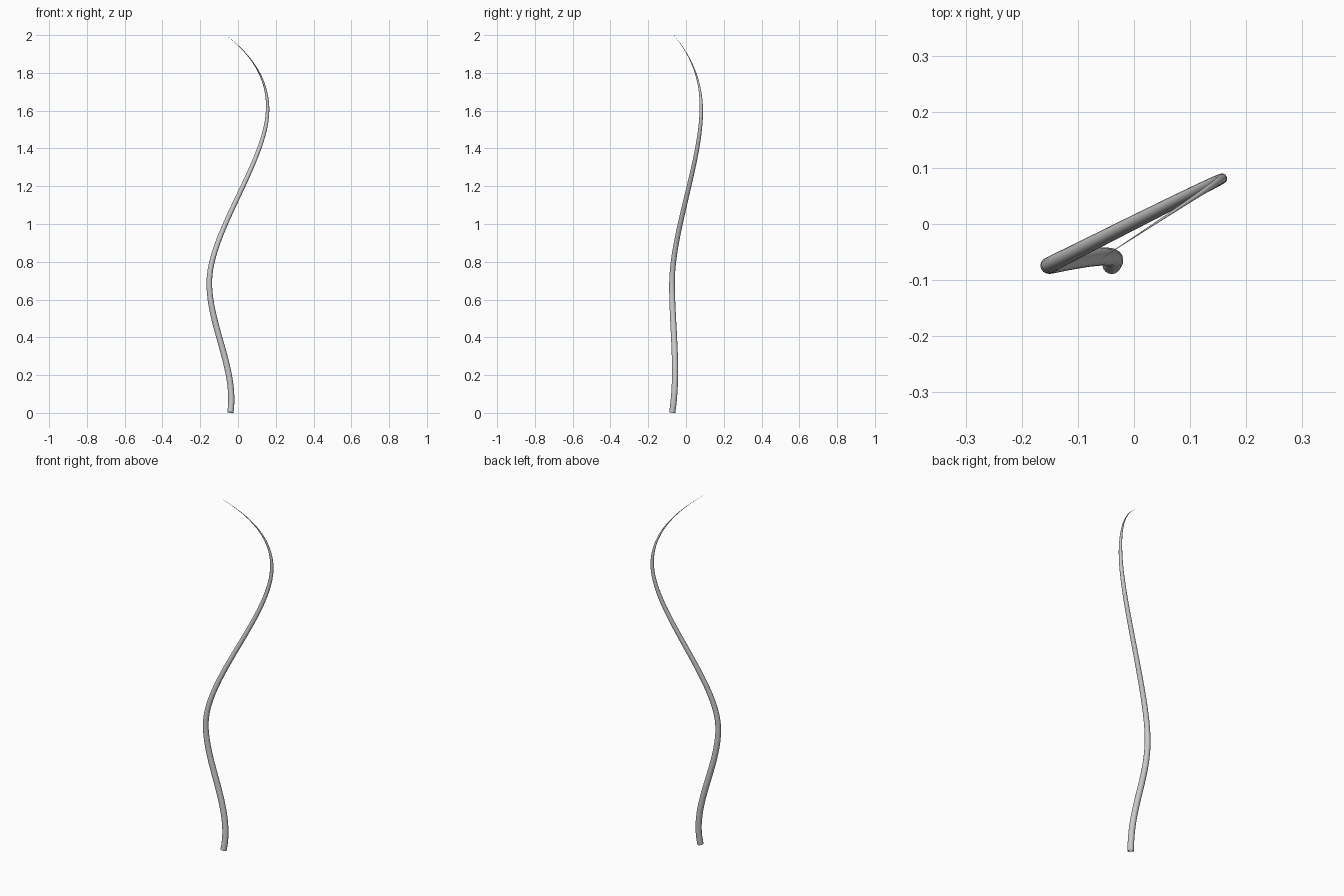
import bpy

if "Cube" in bpy.data.objects:
    bpy.data.objects.remove(bpy.data.objects["Cube"])

# Sweep of the strand: (left handle, point, right handle, radius)
PATH = [
    ((-0.070, -0.108, -0.228), (-0.040, -0.073, 0.002), (-0.008, -0.038, 0.232), 0.0164),
    ((-0.152, -0.075, 0.46), (-0.152, -0.074, 0.69), (-0.152, -0.073, 0.96), 0.0148),
    ((0.157, 0.082, 1.34), (0.157, 0.081, 1.61), (0.157, 0.080, 1.74), 0.0090),
    ((0.104, 0.044, 1.87), (-0.062, -0.064, 1.999), (-0.228, -0.172, 2.13), 0.0002),
]

# Tapered round tube swept along the path, open at the base
curve = bpy.data.curves.new("wavy_strand", 'CURVE')
curve.dimensions = '3D'
curve.bevel_depth = 1.0
curve.bevel_resolution = 6
curve.resolution_u = 24

spline = curve.splines.new('BEZIER')
spline.radius_interpolation = 'CARDINAL'
spline.bezier_points.add(len(PATH) - 1)
for point, (left, co, right, r) in zip(spline.bezier_points, PATH):
    point.handle_left_type = point.handle_right_type = 'FREE'
    point.co, point.handle_left, point.handle_right = co, left, right
    point.radius = r

strand = bpy.data.objects.new("wavy_strand", curve)
bpy.context.collection.objects.link(strand)

# Turn it into a smooth-shaded mesh
bpy.context.view_layer.objects.active = strand
strand.select_set(True)
bpy.ops.object.convert(target='MESH')
bpy.ops.object.shade_smooth_by_angle()
